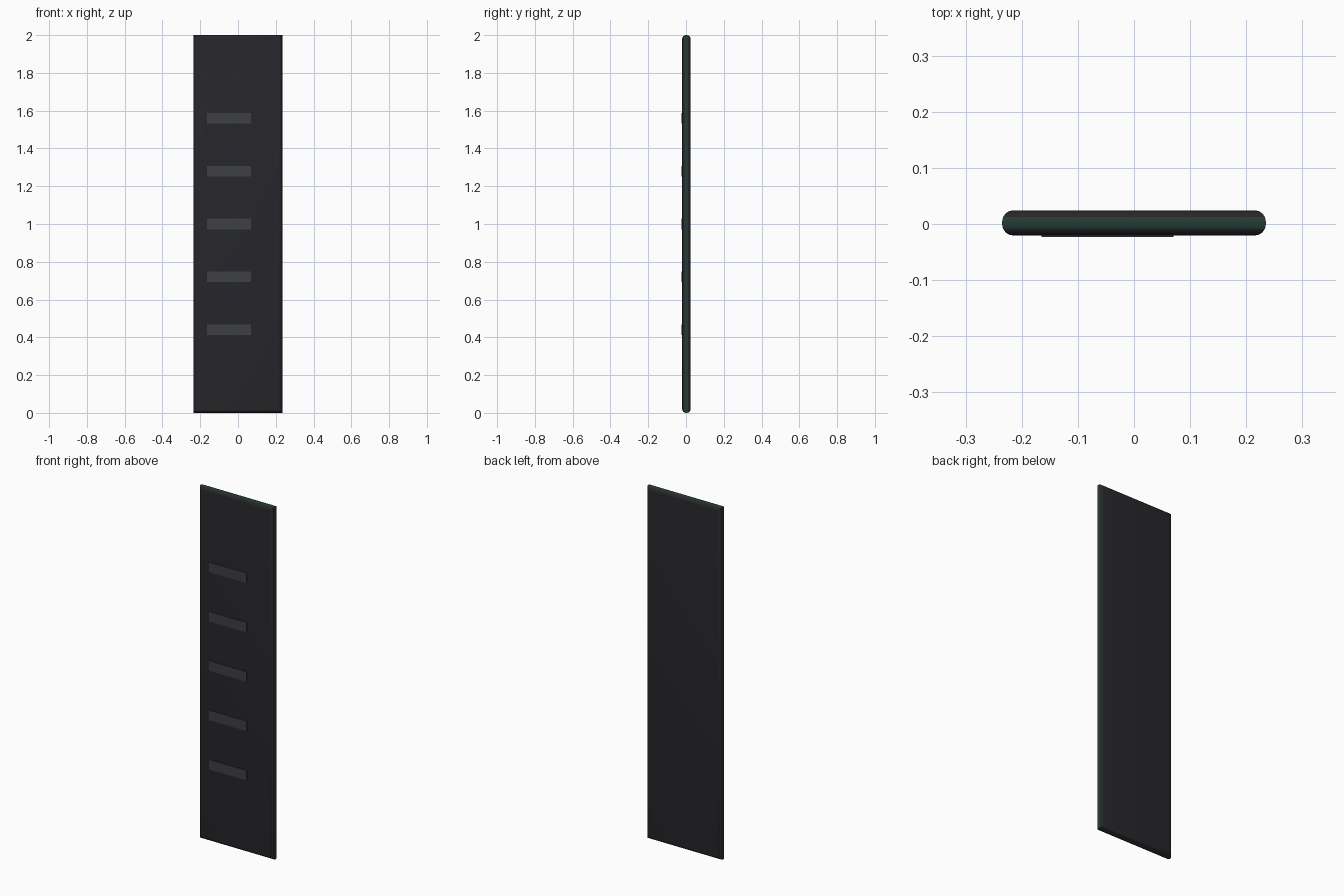
import bpy, bmesh
from mathutils import Matrix, Vector

if "Cube" in bpy.data.objects:
    bpy.data.objects.remove(bpy.data.objects["Cube"])


def material(name, rgb):
    m = bpy.data.materials.new(name)
    m.diffuse_color = (*rgb, 1)
    m.use_nodes = True
    m.node_tree.nodes["Principled BSDF"].inputs["Base Color"].default_value = m.diffuse_color
    return m


def box(bm, lo, hi):
    lo, hi = Vector(lo), Vector(hi)
    mat = Matrix.Translation((lo + hi) / 2) @ Matrix.Diagonal((*(hi - lo), 1))
    bmesh.ops.create_cube(bm, size=1, matrix=mat)


def finish(bm, name, *mats):
    me = bpy.data.meshes.new(name)
    bm.to_mesh(me)
    bm.free()
    ob = bpy.data.objects.new(name, me)
    bpy.context.collection.objects.link(ob)
    for m in mats:
        me.materials.append(m)
    return ob


dark = material("dark_panel", (0.02, 0.02, 0.024))
green = material("green_edge", (0.018, 0.045, 0.032))
grey = material("grey_strip", (0.048, 0.05, 0.056))

# Panel: front and back outlines rounded, corner edges left square
bm = bmesh.new()
box(bm, (-0.235, -0.0205, 0), (0.235, 0.0245, 2))
rims = [e for e in bm.edges if abs(e.verts[0].co.y - e.verts[1].co.y) < 1e-4]
bmesh.ops.bevel(bm, geom=rims, offset=0.02, offset_type='OFFSET',
                segments=4, profile=0.5, affect='EDGES')
bm.normal_update()
# Green band round the middle of the rim
for f in bm.faces:
    f.material_index = 1 if abs(f.normal.y) < 0.3 else 0
panel = finish(bm, "panel", dark, green)
bpy.context.view_layer.objects.active = panel
panel.select_set(True)
bpy.ops.object.shade_smooth_by_angle(angle=0.6)

# Five thin strips on the front face
for i in range(5):
    z = 0.44 + 0.28 * i
    bm = bmesh.new()
    box(bm, (-0.165, -0.0235, z - 0.028), (0.07, -0.0185, z + 0.028))
    finish(bm, f"front_strip_{i + 1}", grey)
